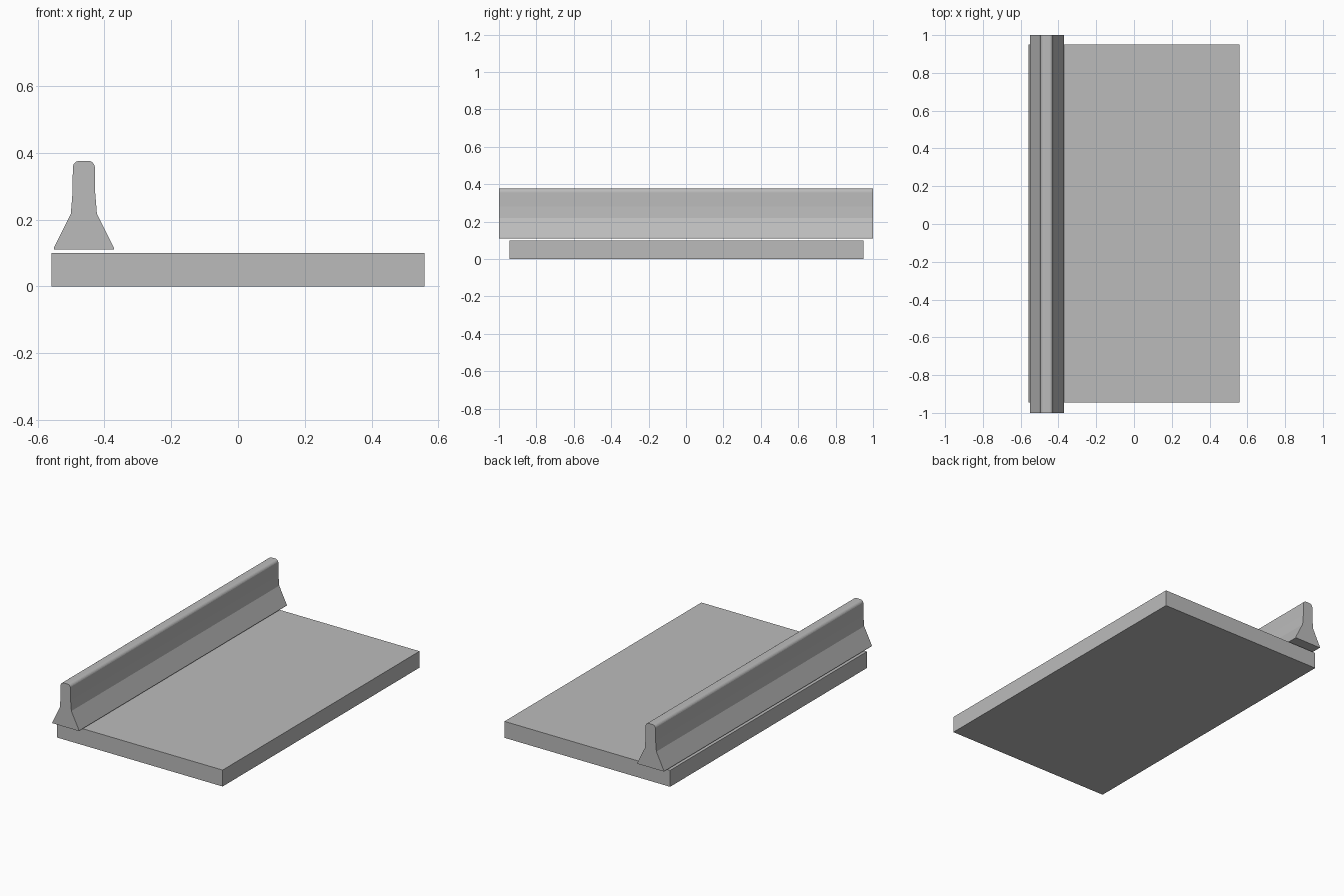
import bpy
import bmesh
from math import sin, cos, radians

cube = bpy.data.objects.get("Cube")
if cube:
    bpy.data.objects.remove(cube, do_unlink=True)

# Concrete colour
concrete = bpy.data.materials.new("concrete grey")
concrete.use_nodes = True
grey = (0.5, 0.5, 0.5, 1)
concrete.diffuse_color = grey
concrete.node_tree.nodes["Principled BSDF"].inputs["Base Color"].default_value = grey


def extrude_profile(name, profile, y_front, y_back):
    """Extrude a closed x-z outline along y."""
    bm = bmesh.new()
    face = bm.faces.new([bm.verts.new((x, y_front, z)) for x, z in profile])
    solid = bmesh.ops.extrude_face_region(bm, geom=[face])
    moved = [v for v in solid["geom"] if isinstance(v, bmesh.types.BMVert)]
    bmesh.ops.translate(bm, verts=moved, vec=(0, y_back - y_front, 0))
    bmesh.ops.recalc_face_normals(bm, faces=bm.faces)
    mesh = bpy.data.meshes.new(name)
    bm.to_mesh(mesh)
    bm.free()
    mesh.materials.append(concrete)
    obj = bpy.data.objects.new(name, mesh)
    bpy.context.collection.objects.link(obj)
    return obj


# Deck slab
extrude_profile("deck_slab", [(-0.558, 0), (0.558, 0), (0.558, 0.1), (-0.558, 0.1)],
                -0.945, 0.95)

# Barrier: half outline from foot to rounded crown, mirrored about its centre
centre, top, neck, radius = -0.4615, 0.376, 0.033, 0.02
half = [(0.09, 0.11), (0.09, 0.115), (0.039, 0.218), (0.034, 0.28)]
for step in range(7):
    a = radians(15 * step)
    half.append((neck - radius + radius * cos(a), top - radius + radius * sin(a)))
outline = [(centre + x, z) for x, z in half]
outline += [(centre - x, z) for x, z in reversed(half)]
extrude_profile("barrier", outline, -1, 1)
